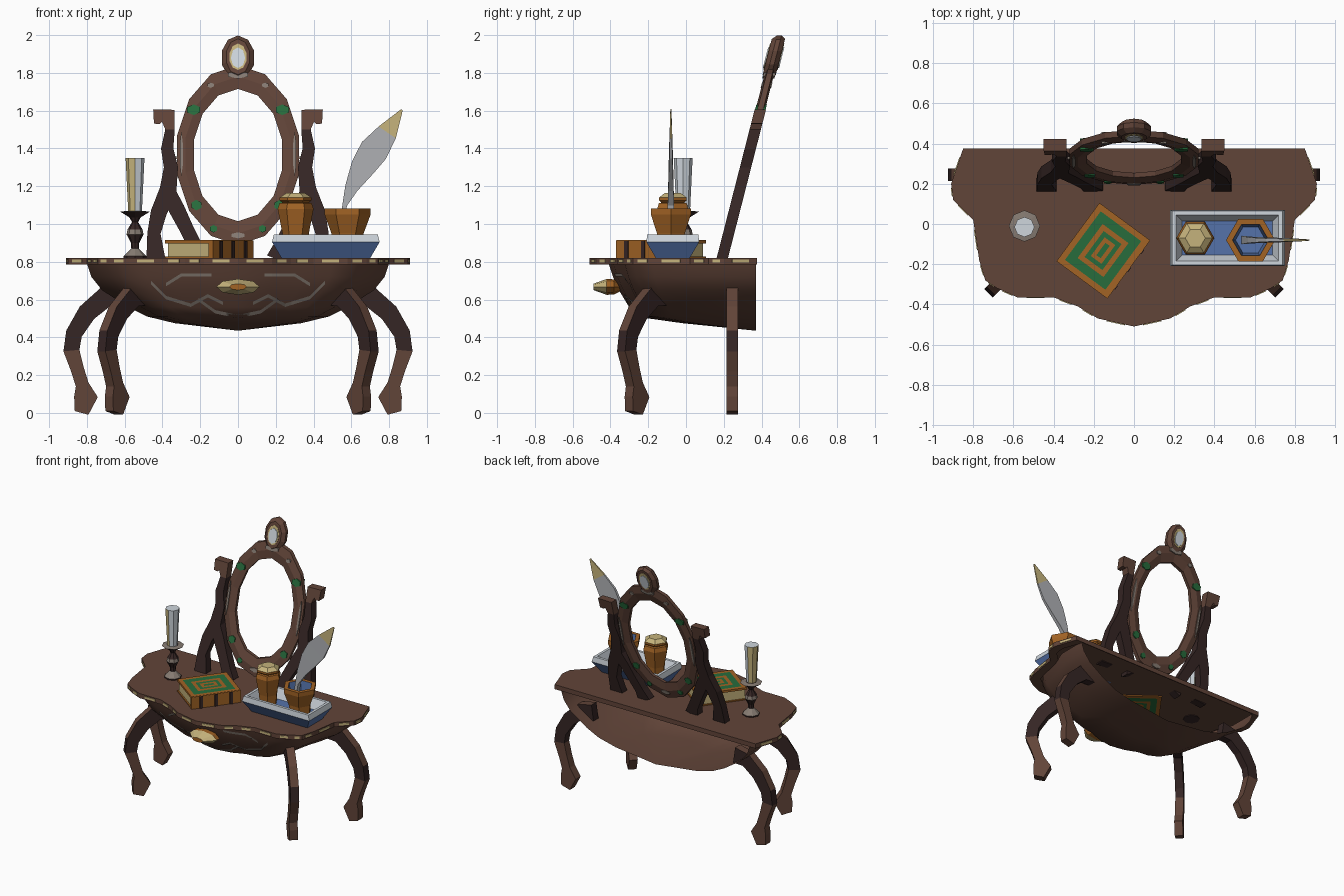
import bpy, bmesh, math
from mathutils import Matrix, Vector
from mathutils.bvhtree import BVHTree

old = bpy.data.objects.get("Cube")
if old:
    bpy.data.objects.remove(old)


def material(name, r, g, b):
    m = bpy.data.materials.new(name)
    m.use_nodes = True
    m.diffuse_color = (r, g, b, 1)
    m.node_tree.nodes["Principled BSDF"].inputs["Base Color"].default_value = (r, g, b, 1)
    return m


BROWN = material("walnut brown", .12, .058, .04)
DARK = material("dark wood", .036, .019, .018)
AMBER = material("amber", .36, .125, .018)
BLUE = material("tray blue", .09, .17, .40)
WHITE = material("pale white", .62, .67, .72)
CREAM = material("cream", .56, .45, .2)
GREEN = material("leaf green", .02, .15, .045)
GREY = material("feather grey", .42, .43, .45)
SILVER = material("worn silver", .24, .2, .17)


def finish(name, bm, mats, M=None, smooth=False):
    if M:
        bm.transform(M)
    bmesh.ops.remove_doubles(bm, verts=bm.verts, dist=.0005)
    bmesh.ops.recalc_face_normals(bm, faces=bm.faces)
    me = bpy.data.meshes.new(name)
    bm.to_mesh(me)
    bm.free()
    for m in mats:
        me.materials.append(m)
    for p in me.polygons:
        p.use_smooth = smooth
    ob = bpy.data.objects.new(name, me)
    bpy.context.collection.objects.link(ob)
    return ob


def loft(name, rings, mats, caps=(None, None), closed=True, M=None, smooth=False):
    """Skin rings of points; mats gives one material per band, caps the ends."""
    bands = mats if isinstance(mats, list) else [mats] * (len(rings) - 1)
    used = list(dict.fromkeys(bands + [c for c in caps if c]))
    bm = bmesh.new()
    vs = [[bm.verts.new(p) for p in ring] for ring in rings]
    n = len(rings[0])
    for a, b, m in zip(vs, vs[1:], bands):
        for i in range(n if closed else n - 1):
            j = (i + 1) % n
            bm.faces.new((a[i], a[j], b[j], b[i])).material_index = used.index(m)
    for ring, c in zip((vs[0], vs[-1]), caps):
        if c:
            bm.faces.new(ring).material_index = used.index(c)
    return finish(name, bm, used, M, smooth)


def circle(r, z, n, sx=1, sy=1):
    return [(r * sx * math.cos(i * math.tau / n), r * sy * math.sin(i * math.tau / n), z) for i in range(n)]


def rect(hx, hy, z):
    return [(-hx, -hy, z), (hx, -hy, z), (hx, hy, z), (-hx, hy, z)]


def lathe(name, profile, n, loc, mats, caps, sx=1, sy=1, rot=None):
    M = Matrix.Translation(loc) @ (rot or Matrix())
    return loft(name, [circle(r, z, n, sx, sy) for r, z in profile], mats, caps, M=M)


def ribbon(name, path, t, mats, M=None, rule=None, taper=0):
    """Flat bar along (x, z, width) points, t thick in y."""
    rings = []
    for i, (x, z, w) in enumerate(path):
        a, b = path[max(i - 1, 0)], path[min(i + 1, len(path) - 1)]
        d = Vector((b[0] - a[0], b[1] - a[1])).normalized() * w / 2
        h = t / 2 * (1 - taper * i / (len(path) - 1))
        rings.append([(x - d.y, -h, z + d.x), (x + d.y, -h, z - d.x),
                      (x + d.y, h, z - d.x), (x - d.y, h, z + d.x)])
    ob = loft(name, rings, mats[0], (mats[0], mats[0]), M=M)
    for m in mats[1:]:
        ob.data.materials.append(m)
    if rule:
        for p in ob.data.polygons:
            p.material_index = rule(p.center, p.normal)
    return ob


def both(points):
    return points + [(-x, y) for x, y in reversed(points) if x > 0]


# Tabletop with a wavy front
half = [(0, -.51), (.18, -.47), (.28, -.41), (.4, -.365), (.58, -.365), (.68, -.32),
        (.74, -.28), (.77, -.18), (.8, .02), (.9, .12), (.91, .2), (.85, .375)]
edge = both(half)
loft("tabletop", [[(x * .93, y * .9 + .03, .785) for x, y in edge], [(x, y, .785) for x, y in edge],
                  [(x, y, .82) for x, y in edge]], BROWN, (None, BROWN))

# Gilt dashes along the tabletop rim
for i, (a, b) in enumerate(zip(half[:-1], half[1:])):
    a, b = Vector(a), Vector(b)
    ang = math.atan2(b.y - a.y, b.x - a.x)
    for s in (1, -1):
        c = a.lerp(b, .5)
        M = Matrix.Translation((c.x * s, c.y, .803)) @ Matrix.Rotation(ang * s, 4, 'Z')
        loft("rim_dash", [rect((b - a).length * .25, .004, -.008), rect((b - a).length * .25, .004, .008)],
             CREAM, (CREAM, CREAM), M=M)

# Bowl-shaped apron, open at the back
apron_half = [(0, -.41), (.2, -.385), (.35, -.34), (.5, -.325), (.62, -.28),
              (.7, -.18), (.75, .02), (.8, .15), (.8, .37)]
apron_edge = [(-x, y) for x, y in reversed(apron_half[1:])] + apron_half
steps = [(1, 1, .79), (.97, .97, .72), (.9, .93, .65), (.73, .86, .56), (.6, .82, .51), (.42, .5, .475), (0, 0, .435)]
apron = loft("apron", [[(x * sx, .37 + (y - .37) * sy, z) for x, y in apron_edge] for sx, sy, z in steps],
             BROWN, closed=False, smooth=True)

# Carved scrolls following the apron
tree = BVHTree.FromPolygons([v.co for v in apron.data.vertices], [p.vertices for p in apron.data.polygons])
scrolls = [[(.14, .73), (.3, .73), (.38, .68)], [(.46, .69), (.38, .61), (.25, .57), (.16, .62), (.08, .58)],
           [(0, .51), (.12, .535), (.21, .6)]]
for path in scrolls:
    pts = [Vector(a).lerp(Vector(b), k / 4) for a, b in zip(path, path[1:]) for k in range(5)]
    for s in (1, -1):
        rows = []
        for p in pts:
            row = []
            for dz in (-.009, .009):
                hit = tree.ray_cast(Vector((p.x * s, -2, p.y + dz)), Vector((0, 1, 0)))[0]
                if hit:
                    row.append(hit + Vector((0, -.006, 0)))
            if len(row) == 2:
                rows.append(row)
        loft("apron_scroll", rows, SILVER, closed=False)

# Drawer knob
lathe("drawer_knob", [(.4, -.07), (1, 0), (.95, .04), (.45, .08)], 8, (0, -.42, .667), [CREAM, AMBER, AMBER],
      (AMBER, AMBER), .115, .042, Matrix.Rotation(math.radians(-90), 4, 'X'))

# Cabriole legs: sideways at the back, diagonal at the front
leg = [(.6, .63, .12), (.7, .615, .11), (.8, .53, .1), (.868, .42, .088), (.882, .33, .085),
       (.85, .23, .07), (.825, .15, .07), (.805, .085, .125), (.828, 0, .075)]


def leg_rule(c, n):
    return 1 if c.z > .33 and (abs(n.z) < .2 or n.z < -.2) else 0


for s in (1, -1):
    side = "left" if s > 0 else "right"
    flip = Matrix.Diagonal((s, 1, 1, 1))
    ribbon(side + "_back_leg", leg, .06, [BROWN, DARK], flip @ Matrix.Translation((0, .245, 0)), leg_rule)
    ribbon(side + "_front_leg", leg, .06, [BROWN, DARK],
           flip @ Matrix.Translation((.07, .31, 0)) @ Matrix.Rotation(math.radians(-45), 4, 'Z'), leg_rule)

# Mirror frame, leaning back
lean = Matrix(((1, 0, 0, 0), (0, 1, .256, .2 - .256 * .85), (0, 0, 1, 0), (0, 0, 0, 1)))


def oval(rx, rz, y, cz, n=14, cx=0):
    return [(cx + rx * math.sin(i * math.tau / n), y, cz + rz * math.cos(i * math.tau / n)) for i in range(n)]


section = [(.24, .35, -.012), (.285, .415, -.025), (.33, .475, -.015),
           (.33, .475, .015), (.285, .415, .025), (.24, .35, .012), (.24, .35, -.012)]
loft("mirror_frame", [oval(rx, rz, y, 1.365) for rx, rz, y in section], BROWN, M=lean)


def inlay(name, x, z, rx, rz, t, m, n=6):
    loft(name, [oval(rx, rz, y, z, n, x) for y in (-t, t)], m, (m, m), M=lean)


loft("finial", [oval(.065, .095, -.035, 1.885, 10), oval(.09, .118, -.012, 1.88, 10),
                oval(.09, .118, .012, 1.88, 10), oval(.065, .095, .035, 1.885, 10)], BROWN, (BROWN, BROWN), M=lean)
inlay("finial_setting", 0, 1.885, .047, .07, .038, CREAM, 10)
inlay("finial_gem", 0, 1.88, .038, .055, .043, WHITE, 8)
inlay("finial_collar", 0, 1.79, .06, .02, .032, SILVER)

# Inlays, posts and pivots on both sides of the mirror
post = [(-.43, 1.53, .03), (-.425, 1.575, .08), (-.37, 1.575, .09), (-.36, 1.5, .05), (-.375, 1.4, .065),
        (-.355, 1.3, .075), (-.37, 1.18, .09), (-.42, 1.06, .085), (-.445, .95, .07), (-.435, .815, .1)]
brace = [(-.37, 1.17, .08), (-.325, 1.08, .085), (-.275, .98, .075), (-.23, .89, .075), (-.2, .815, .1)]
for s in (1, -1):
    side = "left" if s > 0 else "right"
    M = lean @ Matrix.Diagonal((-s, 1, 1, 1))
    ribbon(side + "_mirror_post", post, .06, [DARK, BROWN], M, lambda c, n: int(c.z > 1.5))
    ribbon(side + "_post_brace", brace, .06, [DARK, BROWN], M)
    ribbon(side + "_pivot", [(-.37, 1.35, .014), (-.3, 1.35, .014)], .014, [SILVER], M)
    inlay("upper_leaf", s * .235, 1.605, .04, .028, .028, GREEN)
    inlay("lower_leaf", s * .22, 1.1, .03, .028, .028, GREEN)
    inlay("bottom_leaf", s * .13, .975, .022, .02, .028, GREEN)
    inlay("side_bead", s * .3, 1.37, .009, .12, .028, SILVER)
    inlay("top_bead", s * .145, 1.735, .02, .014, .028, SILVER)
inlay("bottom_bead", 0, .94, .04, .016, .028, SILVER)

# Candlestick and candle
lathe("candlestick", [(.06, .815), (.06, .83), (.02, .87), (.022, .9), (.045, .945), (.04, .97), (.016, 1.01),
                      (.03, 1.035), (.078, 1.065), (.04, 1.07)], 8, (-.545, -.01, 0),
      [DARK, SILVER, DARK, DARK, SILVER, DARK, DARK, DARK, SILVER], (DARK, DARK))
candle = lathe("candle", [(.036, 1.06), (.05, 1.35)], 8, (-.545, -.015, 0), CREAM, (CREAM, WHITE))
for p in candle.data.polygons:
    p.material_index = 1 if p.normal.x > .3 or p.normal.z > .5 else 0

# Book with concentric cover panels, lying askew
place = Matrix.Translation((-.154, -.132, 0)) @ Matrix.Rotation(-.635, 4, 'Z')
insets = [0, .03, .075, .1, .122, .142]
tints = [AMBER, GREEN, AMBER, GREEN, AMBER]
for name, z0, z1 in (("bottom_cover", .812, .828), ("top_cover", .898, .914)):
    under = [rect(.155 - d, .18 - d, z0) for d in reversed(insets)]
    over = [rect(.155 - d, .18 - d, z1) for d in insets]
    loft("book_" + name, under + over, tints[::-1] + [AMBER] + tints, (GREEN, GREEN), M=place)
loft("book_pages", [rect(.145, .17, .825), rect(.145, .17, .9)], CREAM, M=place)
loft("book_spine", [rect(.014, .18, .814), rect(.014, .18, .912)], AMBER, (AMBER, AMBER),
     M=place @ Matrix.Translation((.145, 0, 0)))
for y in (-.11, 0, .11):
    loft("spine_rib", [rect(.008, .012, .816), rect(.008, .012, .91)], DARK, (DARK, DARK),
         M=place @ Matrix.Translation((.156, y, 0)))

# Tray
loft("tray", [rect(.235, .09, .82), rect(.285, .14, .905), rect(.275, .135, .945), rect(.255, .115, .945),
              rect(.225, .085, .875)], [BLUE, WHITE, WHITE, WHITE], (BLUE, BLUE),
     M=Matrix.Translation((.465, -.07, 0)))

# Lidded jar and open pot
lathe("jar", [(.065, .87), (.07, .95), (.095, 1.08), (.085, 1.11), (.06, 1.115)], 6, (.305, -.07, 0), AMBER, (AMBER, AMBER))
lathe("jar_lid", [(.065, 1.11), (.085, 1.125), (.085, 1.14), (.05, 1.163)], 6, (.305, -.07, 0),
      [AMBER, AMBER, CREAM], (AMBER, CREAM))
lathe("open_pot", [(.08, .87), (.085, .95), (.122, 1.05), (.122, 1.082), (.09, 1.082), (.075, .97)], 6, (.58, -.08, 0),
      [AMBER] * 4 + [BLUE], (AMBER, BLUE))

# Feather pen
quill = [(.545, .97, .02), (.565, 1.1, .025), (.6, 1.19, .07), (.66, 1.3, .13), (.72, 1.39, .155),
         (.79, 1.485, .11), (.868, 1.605, .01)]
ribbon("feather_pen", quill, .04, [GREY, CREAM], Matrix.Translation((0, -.08, 0)),
       lambda c, n: int(c.z > 1.52), taper=.85)
